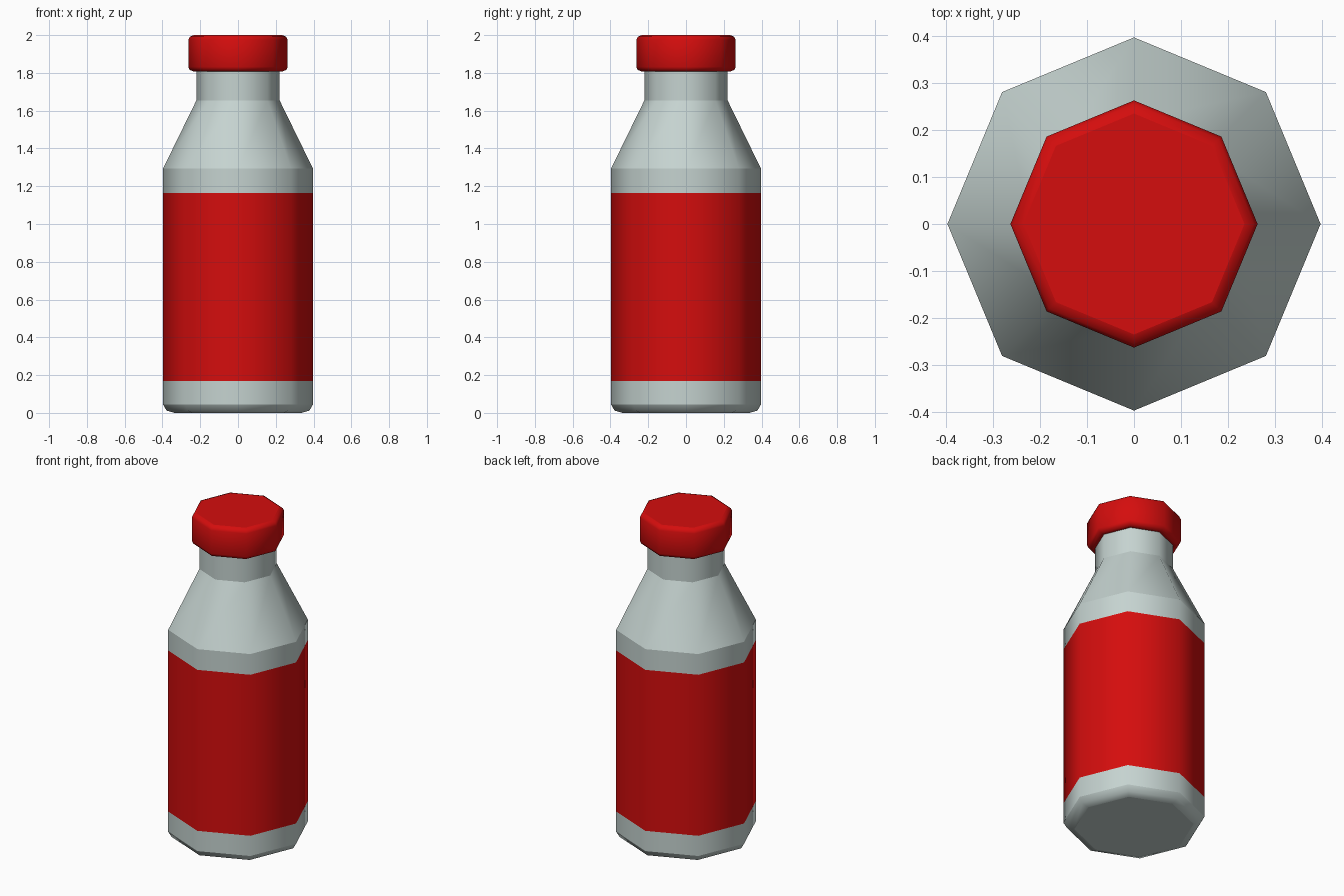
import bpy, bmesh, math

if "Cube" in bpy.data.objects:
    bpy.data.objects.remove(bpy.data.objects["Cube"])

SIDES = 8


def material(name, rgb):
    m = bpy.data.materials.new(name)
    m.diffuse_color = (*rgb, 1.0)
    m.use_nodes = True
    m.node_tree.nodes["Principled BSDF"].inputs["Base Color"].default_value = m.diffuse_color
    return m


glass = material("pale_grey_glass", (0.56, 0.65, 0.63))
red = material("red", (0.66, 0.004, 0.004))


def lathe(name, profile, mats, sharp=(), close_top=False, label=None):
    """Spin (radius, z) points into an eight-sided shell; sharp lists hard rings."""
    bm = bmesh.new()
    rings = []
    for r, z in profile:
        rings.append([bm.verts.new((r * math.cos(2 * math.pi * i / SIDES),
                                    r * math.sin(2 * math.pi * i / SIDES), z))
                      for i in range(SIDES)])
    for a, b in zip(rings, rings[1:]):
        for i in range(SIDES):
            j = (i + 1) % SIDES
            f = bm.faces.new((a[i], a[j], b[j], b[i]))
            f.smooth = True
            zc = f.calc_center_median().z
            if label and label[0] < zc < label[1]:
                f.material_index = 1
    bm.faces.new(rings[0][::-1])
    if close_top:
        bm.faces.new(rings[-1])
    for k in sharp:
        for i in range(SIDES):
            e = bm.edges.get((rings[k][i], rings[k][(i + 1) % SIDES]))
            e.smooth = False
    me = bpy.data.meshes.new(name)
    bm.to_mesh(me)
    bm.free()
    for m in mats:
        me.materials.append(m)
    ob = bpy.data.objects.new(name, me)
    bpy.context.collection.objects.link(ob)
    return ob


# bottle with rounded foot, label band, shoulder and neck
lathe("bottle",
      [(0.335, 0.0), (0.378, 0.012), (0.397, 0.045), (0.397, 0.17),
       (0.397, 1.165), (0.397, 1.293), (0.22, 1.655), (0.22, 1.82)],
      [glass, red], sharp=(0, 2, 5, 6), label=(0.17, 1.165))

# cap with softened rims
lathe("cap",
      [(0.235, 1.808), (0.255, 1.815), (0.263, 1.832),
       (0.263, 1.975), (0.255, 1.992), (0.235, 2.0)],
      [red], sharp=(0, 5), close_top=True)
